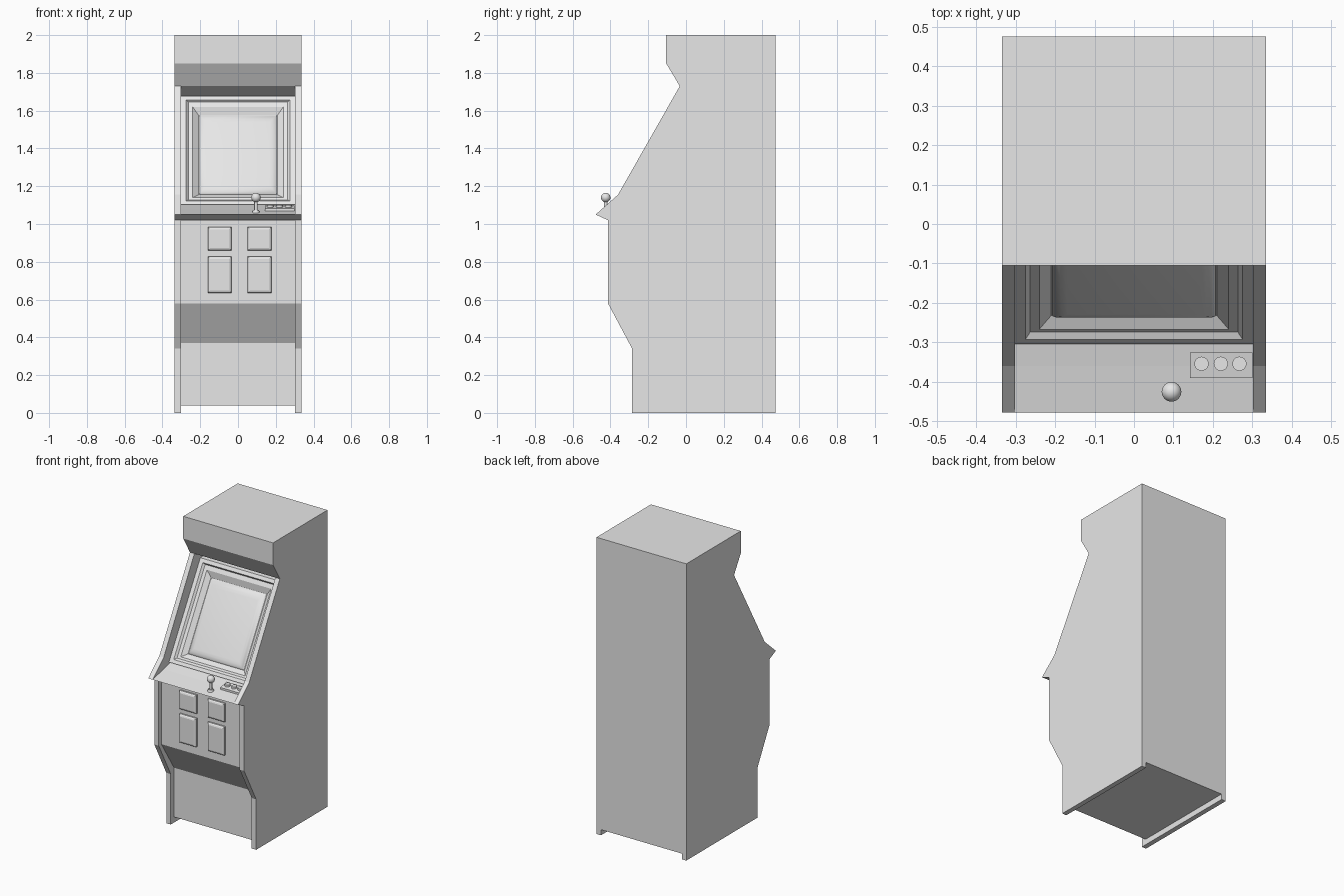
import bpy, bmesh, math
from mathutils import Matrix

if "Cube" in bpy.data.objects:
    bpy.data.objects.remove(bpy.data.objects["Cube"])

grey = bpy.data.materials.new("light_grey")
grey.diffuse_color = (0.8, 0.8, 0.8, 1)
grey.use_nodes = True
grey.node_tree.nodes["Principled BSDF"].inputs["Base Color"].default_value = grey.diffuse_color


def finish(name, bm):
    bmesh.ops.recalc_face_normals(bm, faces=bm.faces[:])
    me = bpy.data.meshes.new(name)
    bm.to_mesh(me)
    bm.free()
    me.materials.append(grey)
    ob = bpy.data.objects.new(name, me)
    bpy.context.collection.objects.link(ob)
    return ob


def extrude(name, profile, half):
    """Side profile (y, z) extruded across x from -half to half."""
    bm = bmesh.new()
    f = bm.faces.new([bm.verts.new((-half, y, z)) for y, z in profile])
    r = bmesh.ops.extrude_face_region(bm, geom=[f])
    vs = [g for g in r["geom"] if isinstance(g, bmesh.types.BMVert)]
    bmesh.ops.translate(bm, verts=vs, vec=(2 * half, 0, 0))
    return finish(name, bm)


def loft(name, rings):
    """Nested rectangles joined in order, last one capped."""
    bm = bmesh.new()
    loops = [[bm.verts.new(p) for p in ring] for ring in rings]
    for a, b in zip(loops, loops[1:]):
        for i in range(4):
            j = (i + 1) % 4
            bm.faces.new((a[i], a[j], b[j], b[i]))
    bm.faces.new(loops[-1])
    return finish(name, bm)


def cylinder(name, r1, r2, z0, z1, x, y, seg=20):
    bm = bmesh.new()
    bmesh.ops.create_cone(bm, cap_ends=True, segments=seg, radius1=r1, radius2=r2,
                          depth=z1 - z0, matrix=Matrix.Translation((x, y, (z0 + z1) / 2)))
    return finish(name, bm)


def smooth(ob):
    bpy.ops.object.select_all(action='DESELECT')
    ob.select_set(True)
    bpy.context.view_layer.objects.active = ob
    bpy.ops.object.shade_smooth_by_angle(angle=math.radians(40))


# cabinet: full-width silhouette with recesses cut between the side panels
cabinet = extrude("cabinet", [
    (-0.285, 0), (-0.285, 0.34), (-0.413, 0.58), (-0.413, 1.02), (-0.478, 1.05),
    (-0.36, 1.155), (-0.033, 1.73), (-0.105, 1.85), (-0.105, 2.0), (0.475, 2.0), (0.475, 0)], 0.335)
cutters = [
    extrude("screen_recess_cutter", [
        (-0.6, 1.026), (-0.36, 1.076), (-0.26, 1.10), (0.076, 1.68),
        (-0.033, 1.73), (-0.12, 1.77), (-0.6, 1.77)], 0.302),
    extrude("door_recess_cutter", [
        (-0.6, -0.1), (-0.25, -0.1), (-0.25, 0.37), (-0.385, 0.58),
        (-0.385, 1.018), (-0.6, 1.018)], 0.302),
    extrude("floor_recess_cutter", [
        (-0.6, -0.2), (0.6, -0.2), (0.6, 0.038), (-0.6, 0.038)], 0.302)]
bpy.context.view_layer.objects.active = cabinet
for c in cutters:
    m = cabinet.modifiers.new(c.name, 'BOOLEAN')
    m.operation, m.solver, m.object = 'DIFFERENCE', 'EXACT', c
    if c.name.startswith("screen"):
        # opening for the recessed monitor
        pass
    bpy.ops.object.modifier_apply(modifier=m.name)
    bpy.data.objects.remove(c)


# monitor: rectangles on the sloped plane, d = distance in front of it
def slope_ring(x, z0, z1, d):
    def y(z):
        return -0.26 + 0.58 * (z - 1.10) - d
    return [(-x, y(z0), z0), (x, y(z0), z0), (x, y(z1), z1), (-x, y(z1), z1)]


loft("screen_bezel", [slope_ring(*r) for r in (
    (0.302, 1.10, 1.68, 0.0), (0.302, 1.102, 1.678, 0.045), (0.275, 1.122, 1.657, 0.045),
    (0.263, 1.128, 1.645, 0.03), (0.24, 1.14, 1.62, 0.03),
    (0.21, 1.155, 1.577, 0.004), (0.205, 1.16, 1.572, 0.004))])
smooth(loft("screen_glass", [slope_ring(*r) for r in (
    (0.207, 1.155, 1.575, 0.004), (0.197, 1.168, 1.568, 0.016),
    (0.182, 1.185, 1.555, 0.024), (0.168, 1.20, 1.54, 0.027))]))

# coin doors: raised plates with sloped borders
for z0, z1, row in ((0.86, 0.985, "upper"), (0.635, 0.828, "lower")):
    for cx, side in ((-0.097, "left"), (0.114, "right")):
        rings = []
        for inset, y in ((0, -0.38), (0, -0.395), (0.006, -0.402), (0.014, -0.405)):
            w = 0.063 - inset
            rings.append([(cx - w, y, z0 + inset), (cx + w, y, z0 + inset),
                          (cx + w, y, z1 - inset), (cx - w, y, z1 - inset)])
        loft(f"coin_door_{row}_{side}", rings)

# joystick
smooth(cylinder("joystick_collar", 0.022, 0.016, 1.055, 1.074, 0.095, -0.425))
smooth(cylinder("joystick_shaft", 0.009, 0.009, 1.06, 1.13, 0.095, -0.425))
bm = bmesh.new()
bmesh.ops.create_uvsphere(bm, u_segments=24, v_segments=14, radius=0.025,
                          matrix=Matrix.Translation((0.095, -0.425, 1.14)))
smooth(finish("joystick_ball", bm))

# button plate and three buttons
extrude("button_plate", [(-0.39, 1.06), (-0.39, 1.083), (-0.325, 1.097), (-0.325, 1.07)], 0.079).location.x = 0.221
for i, x in enumerate((0.171, 0.22, 0.267)):
    smooth(cylinder(f"button_{i + 1}", 0.018, 0.018, 1.07, 1.101, x, -0.354))
